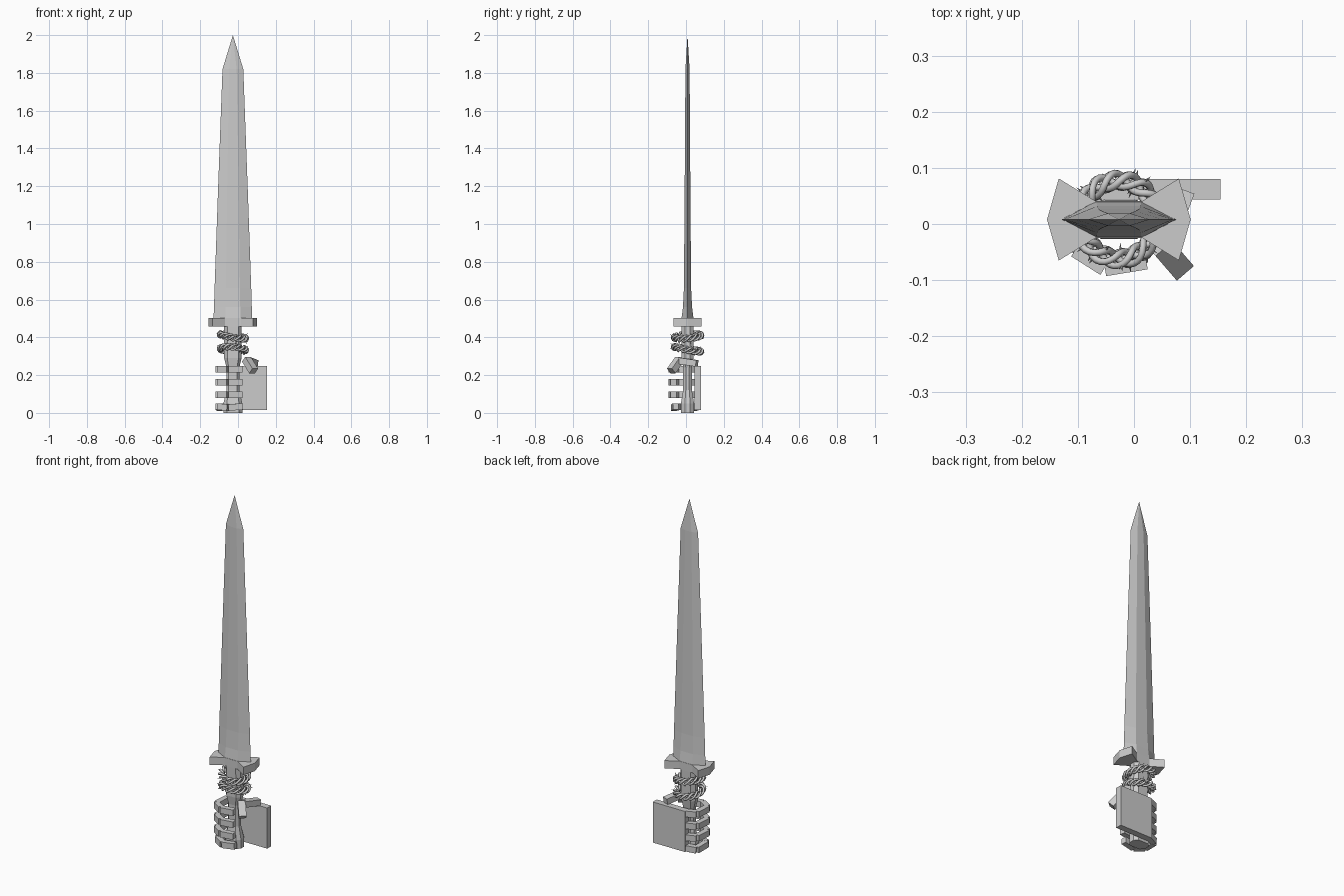
import bpy, bmesh, math, random
from mathutils import Vector, Matrix

if "Cube" in bpy.data.objects:
    bpy.data.objects.remove(bpy.data.objects["Cube"])

random.seed(4)
CX, CY = -0.027, 0.008


def finish(name, bm):
    bmesh.ops.recalc_face_normals(bm, faces=bm.faces)
    me = bpy.data.meshes.new(name)
    bm.to_mesh(me)
    bm.free()
    ob = bpy.data.objects.new(name, me)
    bpy.context.collection.objects.link(ob)
    return ob


def loft(name, rings, tip=None):
    bm = bmesh.new()
    loops = [[bm.verts.new(p) for p in ring] for ring in rings]
    n = len(loops[0])
    for a, b in zip(loops, loops[1:]):
        for i in range(n):
            j = (i + 1) % n
            bm.faces.new((a[i], a[j], b[j], b[i]))
    bm.faces.new(loops[0])
    if tip:
        t = bm.verts.new(tip)
        for i in range(n):
            bm.faces.new((loops[-1][i], loops[-1][(i + 1) % n], t))
    else:
        bm.faces.new(loops[-1])
    return finish(name, bm)


def bone(bm, a, b, width, thick, up=(0, 0, 1)):
    # box running from a to b
    a, b = Vector(a), Vector(b)
    d = (b - a).normalized()
    side = Vector(up).cross(d).normalized()
    u = d.cross(side)
    m = Matrix((d, side, u)).transposed().to_4x4()
    m.translation = (a + b) / 2
    bmesh.ops.create_cube(bm, size=1, matrix=m @ Matrix.Diagonal(((b - a).length, thick, width, 1)))


# blade: flattened hexagonal section tapering to a point
def blade_ring(z, w, f, t):
    return [(CX + x, CY + y, z) for x, y in
            ((-w, 0), (-f, -t), (f, -t), (w, 0), (f, t), (-f, t))]


loft("blade", [blade_ring(0.49, 0.103, 0.04, 0.033), blade_ring(0.56, 0.1, 0.039, 0.024),
               blade_ring(0.66, 0.097, 0.037, 0.019), blade_ring(1.2, 0.078, 0.03, 0.015),
               blade_ring(1.82, 0.055, 0.02, 0.011)], (CX, CY, 2.0))

# bow-tie guard
half = [(0.042, -0.033), (0.107, -0.073), (0.128, 0), (0.107, 0.073), (0.042, 0.033)]
outline = half + [(-x, -y) for x, y in half]
loft("guard", [[(CX + x, CY + y, z) for x, y in outline] for z in (0.458, 0.503)])


# grip with flared pommel, octagonal
def grip_ring(z, w, t):
    return [(CX + x * w, CY + y * t, z) for x, y in
            ((-1, -.4), (-.65, -1), (.65, -1), (1, -.4), (1, .4), (.65, 1), (-.65, 1), (-1, .4))]


loft("grip", [grip_ring(z, w, t) for z, w, t in
              ((0, .05, .035), (0.05, .05, .035), (0.12, .034, .023), (0.24, .034, .023),
               (0.29, .046, .031), (0.33, .046, .031), (0.46, .046, .033))])

# hand: palm slab behind the grip
bm = bmesh.new()
bone(bm, (-0.05, 0.062, 0.131), (0.154, 0.062, 0.131), 0.232, 0.036)
finish("palm", bm)

# four fingers curling round the grip
path = [(-0.045, 0.062), (-0.097, 0.042), (-0.104, -0.045), (-0.052, -0.078), (0.022, -0.066)]
for k, z in enumerate((0.231, 0.163, 0.095, 0.031)):
    s = 0.82 if k == 3 else 1.0
    bm = bmesh.new()
    for i, (a, b) in enumerate(zip(path, path[1:])):
        dz = (0.003 if i % 2 else -0.003) * (k == 3)
        bone(bm, (a[0], a[1] * (s if a[1] < 0 else 1), z - dz),
             (b[0], b[1] * (s if b[1] < 0 else 1), z + dz), 0.034, 0.03)
    finish("finger_%d" % (k + 1), bm)

# thumb
bm = bmesh.new()
bone(bm, (0.09, 0.058, 0.262), (0.055, -0.035, 0.276), 0.034, 0.036)
bone(bm, (0.045, -0.034, 0.284), (0.083, -0.078, 0.222), 0.036, 0.04)
finish("thumb", bm)


# two thorny wreaths of twisted strands
def wreath(name, z, rx, ry):
    m = Matrix.Translation((CX, CY, z)) @ Matrix.Rotation(rx, 4, 'X') @ Matrix.Rotation(ry, 4, 'Y')

    def point(t, ph, twist=5, r=0.012):
        q = t * twist + ph
        R = 0.068 + r * math.cos(q)
        return m @ Vector((R * math.cos(t), R * 1.04 * math.sin(t), 1.2 * r * math.sin(q)))

    cu = bpy.data.curves.new(name, 'CURVE')
    cu.dimensions = '3D'
    cu.bevel_depth = 0.0065
    cu.bevel_resolution = 1
    bm = bmesh.new()
    for s in range(3):
        ph = s * math.tau / 3
        sp = cu.splines.new('POLY')
        sp.points.add(71)
        for i, p in enumerate(sp.points):
            p.co = (*point(i * math.tau / 72, ph), 1)
        sp.use_cyclic_u = True
        sp.use_smooth = True
        for i in range(6):
            t = (i + random.random()) * math.tau / 6
            p, q = point(t, ph, r=0.014), point(t, ph, r=0.027)
            rot = (q - p).to_track_quat('Z', 'Y').to_matrix().to_4x4()
            bmesh.ops.create_cone(bm, cap_ends=True, segments=5, radius1=0.003, radius2=0,
                                  depth=(q - p).length,
                                  matrix=Matrix.Translation((p + q) / 2) @ rot)
    bpy.context.collection.objects.link(bpy.data.objects.new(name, cu))
    finish(name + "_thorns", bm)


wreath("upper_wreath", 0.405, math.radians(5), math.radians(9))
wreath("lower_wreath", 0.337, math.radians(-10), math.radians(3))
